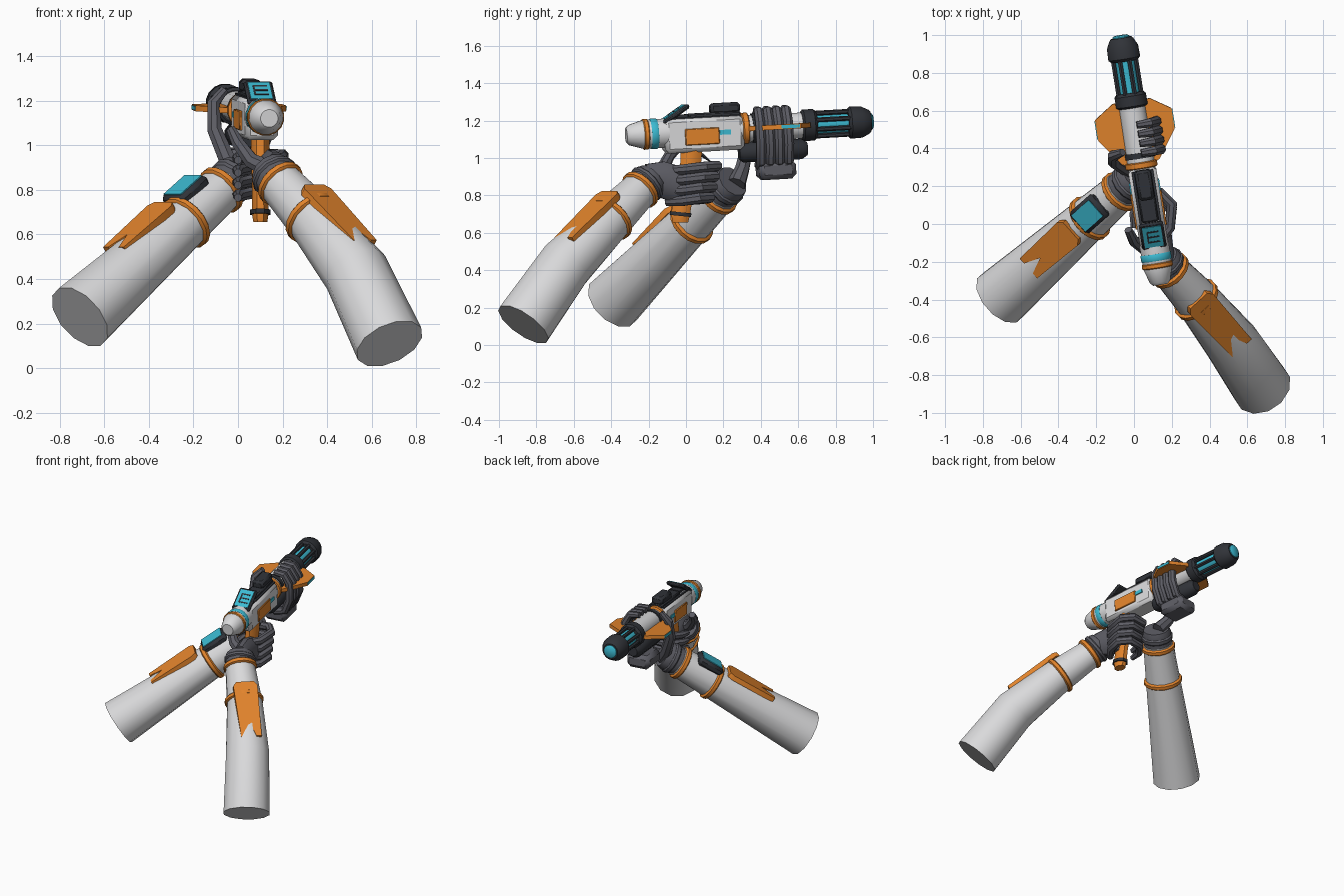
import bpy, bmesh, math
from mathutils import Matrix, Vector

cube = bpy.data.objects.get("Cube")
if cube:
    bpy.data.objects.remove(cube)


def material(name, rgb):
    m = bpy.data.materials.new(name)
    m.use_nodes = True
    m.diffuse_color = (*rgb, 1)
    m.node_tree.nodes["Principled BSDF"].inputs["Base Color"].default_value = (*rgb, 1)
    return m


WHITE = material("pale_grey", (0.7, 0.7, 0.71))
ORANGE = material("orange", (0.76, 0.23, 0.025))
DARK = material("charcoal", (0.03, 0.033, 0.04))
GREY = material("glove_grey", (0.11, 0.11, 0.13))
CYAN = material("cyan", (0.045, 0.49, 0.64))

# Weapon frame: local y runs along the barrel, local z is up
GUN = (Matrix.Translation((0.089, 0, 1.139))
       @ Matrix.Rotation(math.radians(9.1), 4, "Z")
       @ Matrix.Rotation(math.radians(3.2), 4, "X"))
WORLD = Matrix.Identity(4)
parts = []


def finish(name, bm, mat, matrix):
    bmesh.ops.recalc_face_normals(bm, faces=bm.faces[:])
    mesh = bpy.data.meshes.new(name)
    bm.to_mesh(mesh)
    bm.free()
    mesh.materials.append(mat)
    ob = bpy.data.objects.new(name, mesh)
    ob.matrix_world = matrix
    bpy.context.collection.objects.link(ob)
    parts.append(ob)
    return ob


def tube(name, path, radii, mat, matrix=WORLD, sides=12, hint=(0, 0, 1), flat=1.0):
    """Capped tube through the path, one radius per point."""
    bm = bmesh.new()
    pts = [Vector(p) for p in path]
    if not isinstance(radii, (list, tuple)):
        radii = [radii] * len(pts)
    rings = []
    for i, p in enumerate(pts):
        t = (pts[min(i + 1, len(pts) - 1)] - pts[max(i - 1, 0)]).normalized()
        u = t.cross(Vector(hint)).normalized()
        v = u.cross(t)
        rings.append([])
        for k in range(sides):
            a = math.tau * (k + 0.5) / sides
            rings[i].append(bm.verts.new(p + radii[i] * (u * math.cos(a) * flat + v * math.sin(a))))
    for a, b in zip(rings, rings[1:]):
        for k in range(sides):
            n = (k + 1) % sides
            bm.faces.new((a[k], a[n], b[n], b[k]))
    bm.faces.new(rings[0])
    bm.faces.new(rings[-1])
    return finish(name, bm, mat, matrix)


def lathe(name, profile, mat, x=0, z=0, sides=16):
    """Turned part along the barrel from (y, radius) pairs."""
    return tube(name, [(x, y, z) for y, r in profile], [r for y, r in profile], mat, GUN, sides)


def box(name, centre, size, mat, matrix=GUN, bevel=0.0, tilt=0.0):
    bm = bmesh.new()
    bmesh.ops.create_cube(bm, size=1)
    bmesh.ops.scale(bm, vec=size, verts=bm.verts)
    if bevel:
        bmesh.ops.bevel(bm, geom=bm.edges[:], offset=bevel, segments=1, affect="EDGES")
    local = Matrix.Translation(centre) @ Matrix.Rotation(math.radians(tilt), 4, "X")
    return finish(name, bm, mat, matrix @ local)


def plate(name, outline, thick, mat, matrix):
    """Flat outline in xy, thickened around z = 0."""
    bm = bmesh.new()
    face = bm.faces.new([bm.verts.new((x, y, -thick / 2)) for x, y in outline])
    new = bmesh.ops.extrude_face_region(bm, geom=[face])["geom"]
    bmesh.ops.translate(bm, vec=(0, 0, thick), verts=[g for g in new if isinstance(g, bmesh.types.BMVert)])
    return finish(name, bm, mat, matrix)


def frame(origin, along):
    """Frame with y along the limb and z as near to up as possible."""
    y = Vector(along).normalized()
    x = y.cross(Vector((0, 0, 1))).normalized()
    m = Matrix((x, y, x.cross(y))).transposed().to_4x4()
    m.translation = origin
    return m


# Rear cap and coloured bands
lathe("rear_cap", [(-0.325, 0.04), (-0.31, 0.055), (-0.235, 0.078), (-0.1, 0.08)], WHITE)
lathe("rear_orange_band", [(-0.235, 0.079), (-0.23, 0.084), (-0.212, 0.084), (-0.207, 0.079)], ORANGE)
lathe("rear_cyan_band", [(-0.195, 0.08), (-0.19, 0.083), (-0.163, 0.083), (-0.158, 0.08)], CYAN)

# Receiver with side panels
box("receiver", (0, 0.09, -0.017), (0.15, 0.43, 0.186), WHITE, bevel=0.022)
box("receiver_rear_frame", (0, -0.105, -0.01), (0.125, 0.04, 0.16), DARK, bevel=0.02)
for s, side in ((1, "left"), (-1, "right")):
    box(side + "_panel", (s * 0.076, 0.075, -0.028), (0.016, 0.185, 0.088), ORANGE, bevel=0.004)
    box(side + "_light", (s * 0.076, 0.2, -0.012), (0.01, 0.06, 0.026), CYAN)
    box(side + "_seam", (s * 0.05, 0.09, 0.073), (0.015, 0.4, 0.012), DARK)
box("top_panel", (0, 0.155, 0.082), (0.09, 0.28, 0.03), DARK, bevel=0.008)
box("top_rail", (0, 0.215, 0.115), (0.085, 0.16, 0.06), DARK, bevel=0.015)

# Tilted display
box("display_frame", (0, -0.055, 0.098), (0.13, 0.165, 0.026), DARK, bevel=0.009, tilt=32)
tilt = GUN @ Matrix.Translation((0, -0.055, 0.098)) @ Matrix.Rotation(math.radians(32), 4, "X")
box("display_screen", (0, 0, 0.014), (0.1, 0.13, 0.006), CYAN, tilt)
for i in range(3):
    box("display_line", (0.004, -0.032 + 0.032 * i, 0.0175), (0.062, 0.009, 0.003), DARK, tilt)
box("display_side_line", (-0.027, 0, 0.0175), (0.008, 0.073, 0.003), DARK, tilt)
box("display_mount", (0, -0.02, 0.07), (0.07, 0.06, 0.05), DARK)

# Barrel, collars and wing plate
lathe("barrel_shroud", [(0.28, 0.074), (0.64, 0.07)], WHITE)
lathe("orange_collar", [(0.3, 0.08), (0.305, 0.087), (0.33, 0.087), (0.335, 0.08)], ORANGE)
lathe("dark_collar", [(0.355, 0.08), (0.385, 0.08)], DARK)
half = [(0.06, 0.315), (0.1, 0.335), (0.205, 0.48), (0.205, 0.59), (0.1, 0.66)]
plate("wing_plate", half + [(-x, y) for x, y in reversed(half)], 0.026, ORANGE, GUN)
for s in (1, -1):
    box("wing_tip_light", (s * 0.205, 0.535, 0), (0.008, 0.1, 0.018), CYAN)
lathe("under_barrel", [(0.28, 0.04), (0.3, 0.055), (0.62, 0.055), (0.65, 0.035)], DARK, z=-0.125, sides=10)

# Muzzle cage
lathe("cage_rear", [(0.625, 0.074), (0.635, 0.086), (0.69, 0.086), (0.705, 0.072)], DARK)
lathe("energy_core", [(0.69, 0.052), (0.9, 0.052)], CYAN)
for k in range(8):
    a = math.tau * (k + 0.5) / 8
    x, z = 0.066 * math.cos(a), 0.066 * math.sin(a)
    tube("cage_bar", [(x, 0.69, z), (x, 0.9, z)], 0.013, DARK, GUN, 6)
lathe("muzzle", [(0.875, 0.072), (0.89, 0.087), (0.95, 0.085), (0.99, 0.065), (1.0, 0.055)], DARK)
lathe("muzzle_light", [(0.99, 0.046), (1.005, 0.046), (1.013, 0.036)], CYAN)

# Grip
tube("grip", [(0.1, 0.03, 1.05), (0.1, 0.025, 0.97), (0.1, -0.01, 0.8), (0.1, -0.03, 0.7), (0.1, -0.03, 0.655)],
     [0.062, 0.06, 0.052, 0.055, 0.045], ORANGE, sides=8, hint=(0, 1, 0), flat=0.75)
tube("grip_band", [(0.1, -0.028, 0.71), (0.1, -0.03, 0.69)], 0.062, DARK, sides=8, hint=(0, 1, 0), flat=0.8)
tube("trigger_guard", [(0.09, 0.08, 1.02), (0.085, 0.13, 0.98), (0.09, 0.06, 0.95)], 0.012, DARK, sides=6, hint=(1, 0, 0))

# Trigger hand wrapped round the grip
tube("trigger_palm", [(0.17, -0.21, 0.88), (0.15, -0.13, 0.885), (0.14, -0.05, 0.86), (0.14, 0.02, 0.84)],
     [0.09, 0.1, 0.1, 0.075], GREY, flat=0.6)
for i in range(4):
    z, reach = 0.765 + 0.056 * i, 0.012 * i
    tube("trigger_finger", [(0.13, -0.1, z), (0.19, -0.02, z + 0.005), (0.2, 0.07 + reach, z + 0.02),
                            (0.14, 0.13 + reach, z + 0.025), (0.05, 0.12 + reach, z + 0.02),
                            (0.0, 0.05, z + 0.01), (0.0, -0.02, z)],
         [0.024, 0.029, 0.03, 0.029, 0.028, 0.027, 0.018], GREY, sides=8)
tube("trigger_thumb", [(0.15, -0.16, 0.89), (0.06, -0.13, 0.93), (0.0, -0.09, 1.01), (-0.03, -0.03, 1.07)],
     [0.045, 0.036, 0.03, 0.022], GREY, sides=8, hint=(0, 1, 0))

# Support hand wrapped round the barrel
box("support_palm", (0.0, 0.475, -0.23), (0.17, 0.2, 0.1), GREY, bevel=0.025)
for i in range(4):
    y = 0.385 + 0.05 * i
    tube("support_finger", [(0.0, y, -0.2), (0.08, y, -0.18), (0.115, y, -0.09), (0.115, y, 0.03),
                            (0.08, y, 0.09), (0.01, y, 0.097)],
         [0.026, 0.028, 0.029, 0.028, 0.026, 0.02], GREY, GUN, 8, hint=(0, 1, 0))
tube("support_thumb", [(0.01, 0.27, 0.86), (-0.05, 0.3, 0.94), (-0.105, 0.33, 1.07), (-0.11, 0.36, 1.19), (-0.06, 0.38, 1.25)],
     [0.05, 0.04, 0.035, 0.03, 0.02], GREY, sides=8, hint=(0, 1, 0))


def arm(side, path, radii, wrist, rings, panel, panel_length):
    """Sleeve, glove cuff, two bands and a notched guard plate."""
    tube(side + "_sleeve", path, radii, WHITE, sides=12)
    away = (Vector(path[1]) - Vector(path[0])).normalized()
    start, wrist = Vector(path[0]), Vector(wrist)
    tube(side + "_glove_cuff", [wrist, wrist.lerp(start, 0.3), start + away * 0.01], [0.09, 0.1, 0.098], GREY)
    tube(side + "_wrist_roll", [wrist.lerp(start, t) for t in (0.35, 0.45, 0.65, 0.75)],
         [0.098, 0.108, 0.108, 0.098], GREY)
    for centre, r in rings:
        c = Vector(centre)
        tube(side + "_band", [c + away * d for d in (-0.019, -0.011, 0.011, 0.019)],
             [r - 0.01, r, r, r - 0.01], ORANGE, sides=16)
    h = panel_length / 2
    plate(side + "_guard_plate", [(-0.06, -h), (0.06, -h), (0.082, 0.03 - h), (0.07, h), (0.035, h),
                                  (0, h - 0.1), (-0.035, h), (-0.07, h), (-0.082, 0.03 - h)],
          0.035, ORANGE, frame(panel, away))
    return away


arm("left", [(0.18, -0.235, 0.84), (0.35, -0.42, 0.655), (0.53, -0.645, 0.43), (0.68, -0.87, 0.11)],
    [0.1, 0.123, 0.15, 0.16], (0.145, -0.18, 0.89),
    [((0.19, -0.245, 0.83), 0.113), ((0.33, -0.4, 0.675), 0.132)], (0.45, -0.525, 0.685), 0.42)
away = arm("right", [(-0.06, 0.185, 0.815), (-0.71, -0.39, 0.23)], [0.103, 0.162], (0.01, 0.25, 0.875),
           [((-0.075, 0.17, 0.8), 0.117), ((-0.235, 0.03, 0.655), 0.132)], (-0.44, -0.13, 0.63), 0.36)

# Wrist screen on the right forearm
pad = frame((-0.235, 0.055, 0.795), away)
box("wrist_screen_frame", (0, 0, 0), (0.15, 0.19, 0.06), DARK, pad, bevel=0.018)
box("wrist_screen", (0, 0, 0.031), (0.115, 0.15, 0.008), CYAN, pad)

# Smooth round parts, keep hard edges
for ob in bpy.context.selected_objects:
    ob.select_set(False)
for ob in parts:
    ob.select_set(True)
bpy.context.view_layer.objects.active = parts[0]
bpy.ops.object.shade_smooth_by_angle(angle=math.radians(40))
